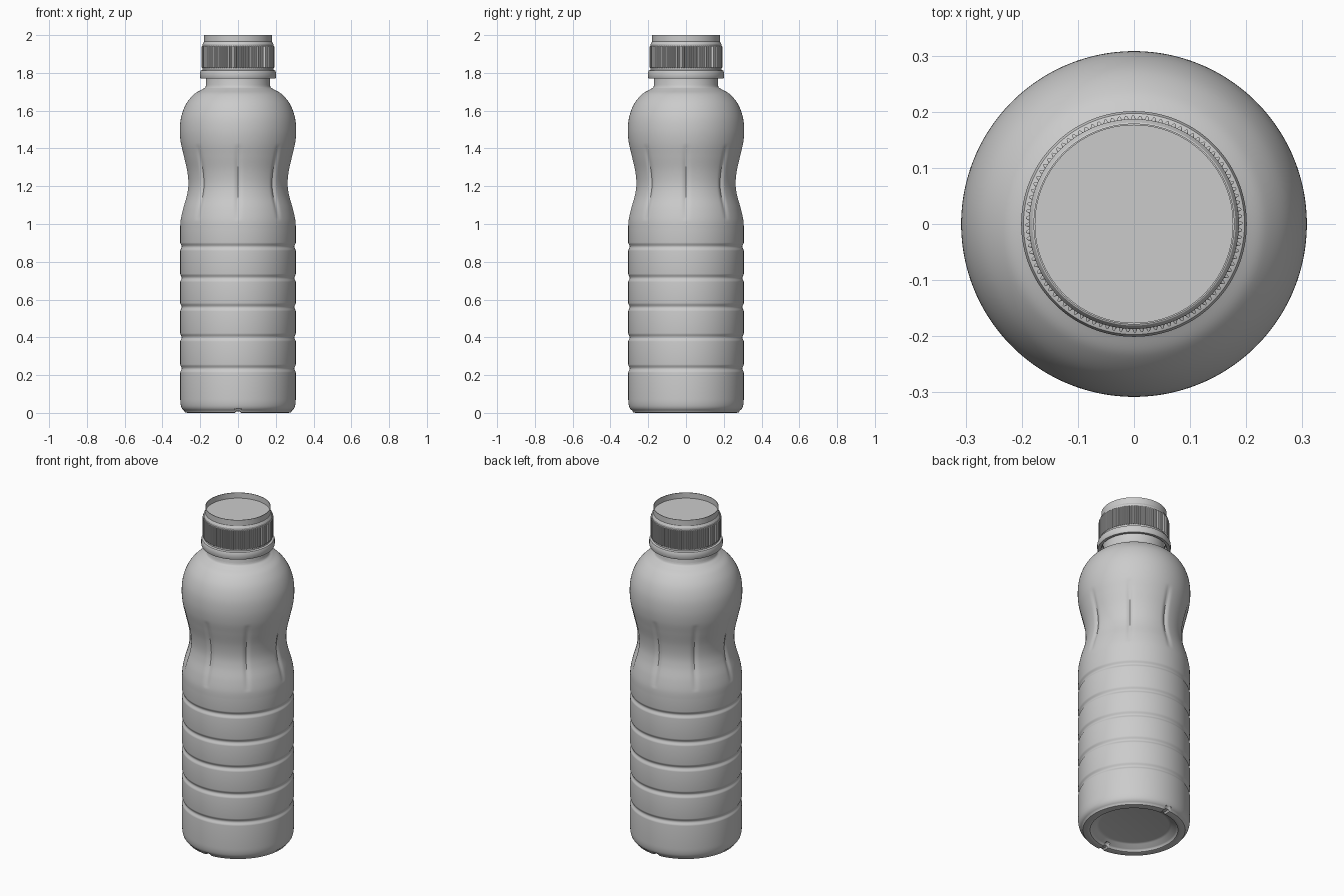
import bpy, bmesh, math

if "Cube" in bpy.data.objects:
    bpy.data.objects.remove(bpy.data.objects["Cube"])

SEG = 192
plastic = bpy.data.materials.new("light_grey_plastic")
plastic.diffuse_color = (0.6, 0.6, 0.6, 1)
plastic.use_nodes = True
plastic.node_tree.nodes["Principled BSDF"].inputs["Base Color"].default_value = plastic.diffuse_color


def catmull(pts, n=7):
    """Smooth curve through (radius, z) points."""
    out = []
    for i in range(len(pts) - 1):
        p = [pts[max(i - 1, 0)], pts[i], pts[i + 1], pts[min(i + 2, len(pts) - 1)]]
        for k in range(n):
            t = k / n
            out.append(tuple(0.5 * (2 * b + (c - a) * t + (2 * a - 5 * b + 4 * c - d) * t * t
                                    + (3 * b - a - 3 * c + d) * t ** 3)
                             for a, b, c, d in zip(*p)))
    return out + [pts[-1]]


def lathe(name, profile, seg=SEG, shape=None, angle=35):
    """Spin a (radius, z) profile; the ends at radius 0 become poles."""
    bm = bmesh.new()
    rings = []
    for r, z in profile:
        if r == 0:
            rings.append([bm.verts.new((0, 0, z))])
            continue
        ring = []
        for i in range(seg):
            a = 2 * math.pi * i / seg
            rr, zz = shape(r, z, a, i) if shape else (r, z)
            ring.append(bm.verts.new((rr * math.cos(a), rr * math.sin(a), zz)))
        rings.append(ring)
    for lo, hi in zip(rings, rings[1:]):
        for i in range(seg):
            j = (i + 1) % seg
            if len(lo) == 1:
                bm.faces.new((lo[0], hi[j], hi[i]))
            elif len(hi) == 1:
                bm.faces.new((lo[i], lo[j], hi[0]))
            else:
                bm.faces.new((lo[i], lo[j], hi[j], hi[i]))
    mesh = bpy.data.meshes.new(name)
    bm.to_mesh(mesh)
    bm.free()
    obj = bpy.data.objects.new(name, mesh)
    bpy.context.collection.objects.link(obj)
    mesh.materials.append(plastic)
    bpy.ops.object.select_all(action='DESELECT')
    obj.select_set(True)
    bpy.context.view_layer.objects.active = obj
    bpy.ops.object.shade_smooth_by_angle(angle=math.radians(angle))
    return obj


# Base: recessed centre, standing ring and rounded heel
profile = [(0, 0.035), (0.19, 0.035)]
profile += catmull([(0.20, 0.033), (0.225, 0.018), (0.245, 0.008), (0.265, 0.008),
                    (0.285, 0.012), (0.299, 0.028), (0.305, 0.055), (0.306, 0.09)], 4)

# Straight wall with five rounded grooves
for g in (0.235, 0.40, 0.56, 0.715, 0.88):
    for k in range(-6, 7):
        u = k / 6
        profile.append((0.306 - 0.008 * math.cos(u * math.pi / 2) ** 2, g + 0.022 * u))

# Waist, round shoulder and neck
profile += catmull([(0.306, 0.97), (0.304, 1.02), (0.292, 1.08), (0.272, 1.15), (0.264, 1.21),
                    (0.270, 1.28), (0.288, 1.36), (0.303, 1.43), (0.308, 1.50),
                    (0.300, 1.57), (0.275, 1.635), (0.235, 1.685), (0.195, 1.71),
                    (0.175, 1.722), (0.169, 1.735)])
profile += [(0.168, 1.80), (0.168, 1.90), (0, 1.90)]
profile = [(r, z - 0.0078 if 0 < z < 0.012 else z) for r, z in profile]


def body_shape(r, z, a, i):
    # Eight vertical flutes around the waist
    if 1.02 < z < 1.42:
        step = math.pi / 4
        off = (a + step / 2) % step - step / 2
        fade = math.sin(math.pi * (z - 1.02) / 0.40) ** 0.6
        r -= 0.009 * fade * math.exp(-(off / 0.045) ** 2)
    # Seam notch across the standing ring
    if z < 0.02 and r > 0.22 and abs(r * math.cos(a)) < 0.014:
        z += 0.009
    return r, z


lathe("bottle_body", profile, shape=body_shape)

# Cap: ribbed grip with a chamfered shoulder and a thin raised rim
RIBS = 96
grip = [(0.176, 1.815), (0.187, 1.815), (0.187, 1.826), (0.1871, 1.828), (0.1871, 1.94),
        (0.187, 1.942), (0.187, 1.953), (0.181, 1.964), (0.179, 1.965),
        (0.179, 2.0), (0.176, 2.0), (0.176, 1.967), (0, 1.967)]


def grip_shape(r, z, a, i):
    if 1.827 < z < 1.941:
        r = 0.193 if i % 4 < 2 else 0.187
    return r, z


lathe("ribbed_cap", grip, seg=RIBS * 4, shape=grip_shape, angle=25)

# Tamper ring below the grip
lathe("tamper_ring", [(0.172, 1.80), (0.180, 1.772), (0.198, 1.770), (0.201, 1.776),
                      (0.201, 1.803), (0.197, 1.812), (0.187, 1.816), (0.172, 1.816)])
